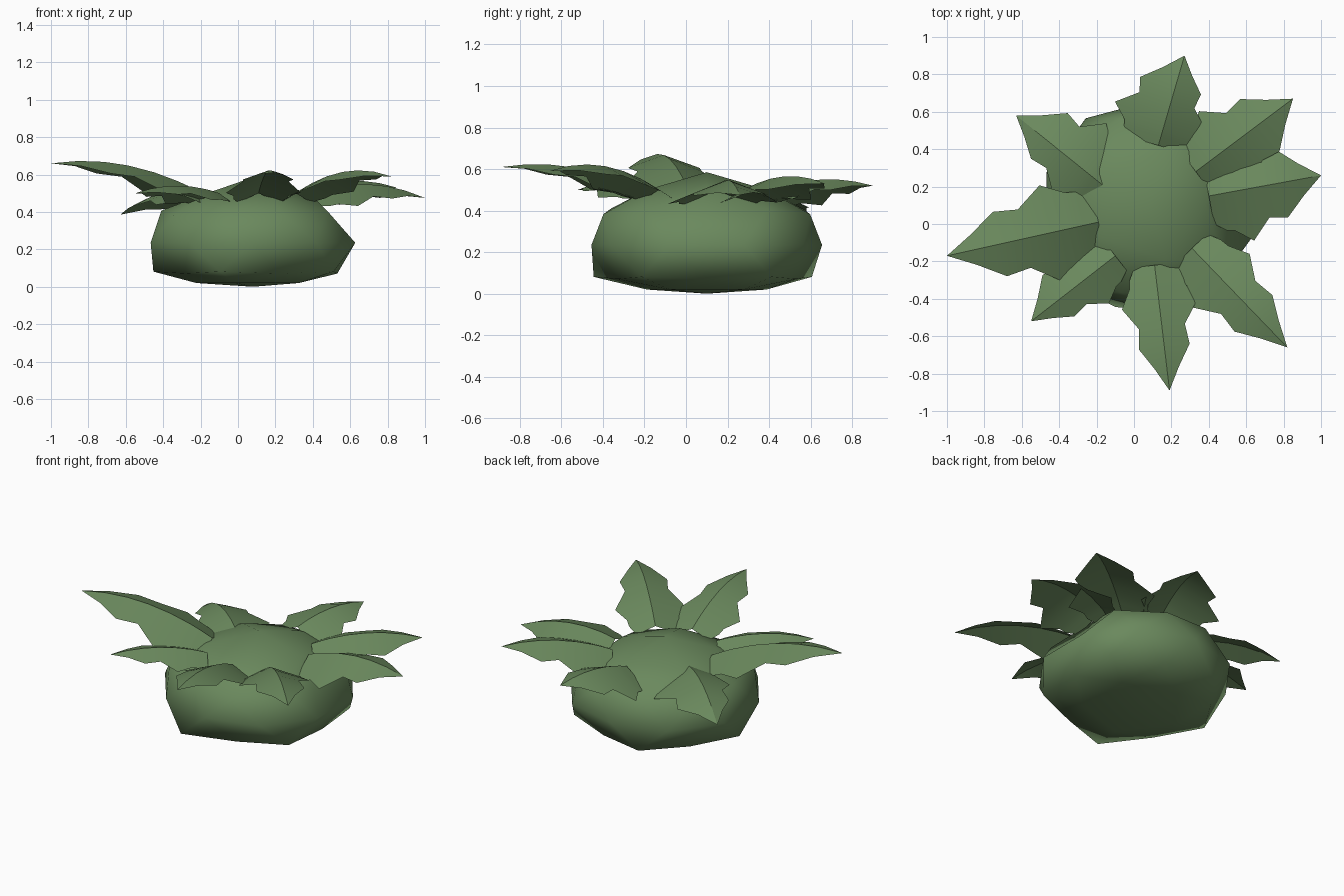
import bpy, bmesh, math
from mathutils import Vector

cube = bpy.data.objects.get("Cube")
if cube:
    bpy.data.objects.remove(cube, do_unlink=True)

GREEN = (0.145, 0.25, 0.11, 1)
leaf_green = bpy.data.materials.new("leaf_green")
leaf_green.use_nodes = True
leaf_green.diffuse_color = GREEN
bsdf = leaf_green.node_tree.nodes["Principled BSDF"]
bsdf.inputs["Base Color"].default_value = GREEN


def finish(name, bm, angle):
    mesh = bpy.data.meshes.new(name)
    bm.to_mesh(mesh)
    bm.free()
    mesh.materials.append(leaf_green)
    obj = bpy.data.objects.new(name, mesh)
    bpy.context.collection.objects.link(obj)
    bpy.ops.object.select_all(action="DESELECT")
    obj.select_set(True)
    bpy.context.view_layer.objects.active = obj
    bpy.ops.object.shade_smooth_by_angle(angle=math.radians(angle))
    return obj


def lerp_table(table, x):
    for (x0, y0), (x1, y1) in zip(table, table[1:]):
        if x <= x1:
            return y0 + (y1 - y0) * (x - x0) / (x1 - x0)
    return table[-1][1]


# Bulb: a faceted ball squashed to a flat-bottomed height profile
HEIGHTS = [(-1, 0), (-0.85, 0.02), (-0.53, 0.07), (-0.45, 0.08), (0, 0.235),
           (0.5, 0.4), (0.85, 0.5), (1, 0.585)]
bm = bmesh.new()
bmesh.ops.create_icosphere(bm, subdivisions=2, radius=1)
for v in bm.verts:
    x, y, z = v.co
    r = 0.575
    if abs(z) < 0.1:
        r = 0.575 if abs(x) > 0.1 else 0.555
    elif 0.4 < z < 0.5:
        r = 0.43 if x > 0.8 else 0.585  # flattened shoulder on the left side
    elif -0.5 < z < -0.4:
        r = 0.64 if y < -0.8 else 0.595  # jutting lower corners
    elif -0.6 < z < -0.5:
        r = 0.53
    v.co = (0.08 + x * r, 0.1 + y * r,
            lerp_table(HEIGHTS, max(-1, min(1, z))))
finish("bulb", bm, 80)

# Half outline of a lobed leaf: distance along the rib, half width
OUTLINE = [(0, 0.17), (0.1, 0.22), (0.17, 0.23), (0.32, 0.31),
           (0.49, 0.19), (0.65, 0.21), (0.82, 0.1)]


def leaf(name, base, tip, arch, left, right):
    """A leaf folded down along an arched rib; left and right scale its halves."""
    base, tip = Vector(base), Vector(tip)
    run = tip - base
    side = Vector((-run.y, run.x, 0)).normalized()
    bm = bmesh.new()
    rows = []
    for t, w in OUTLINE:
        rib = base + run * t + Vector((0, 0, arch * 4 * t * (1 - t)))
        row = []
        for s in (left, 0, -right):
            drop = (0.45 - 0.15 * t) * w * abs(s)
            row.append(bm.verts.new(rib + side * w * s - Vector((0, 0, drop))))
        rows.append(row)
    for a, b in zip(rows, rows[1:]):
        for i in (0, 1):
            bm.faces.new((a[i], a[i + 1], b[i + 1], b[i]))
    end = bm.verts.new(tip)
    for i in (0, 1):
        bm.faces.new((rows[-1][i], rows[-1][i + 1], end))
    bmesh.ops.recalc_face_normals(bm, faces=bm.faces)
    if sum(f.normal.z for f in bm.faces) < 0:
        bmesh.ops.reverse_faces(bm, faces=bm.faces)
    finish(name, bm, 25)


Z = 0.5
leaf("back_leaf", (0.13, 0.42, Z), (0.27, 0.9, 0.52), 0.04, 0.93, 0.68)
leaf("back_left_leaf", (0.33, 0.28, Z), (0.85, 0.67, 0.53), 0.05, 0.8, 0.87)
leaf("left_leaf", (0.4, 0.15, Z), (1, 0.26, 0.475), 0.06, 0.85, 0.9)
leaf("front_left_leaf", (0.31, -0.13, Z), (0.82, -0.66, 0.59), 0.07, 0.65, 0.69)
leaf("front_leaf", (0.11, -0.22, Z), (0.19, -0.89, 0.61), 0.055, 0.65, 0.65)
leaf("front_right_leaf", (-0.1, -0.17, Z), (-0.55, -0.52, 0.5), 0.04, 0.58, 0.75)
leaf("right_leaf", (-0.19, 0.01, Z), (-1, -0.17, 0.66), 0.07, 0.84, 0.84)
leaf("back_right_leaf", (-0.17, 0.21, Z), (-0.63, 0.58, 0.385), 0.06, 0.62, 0.87)
